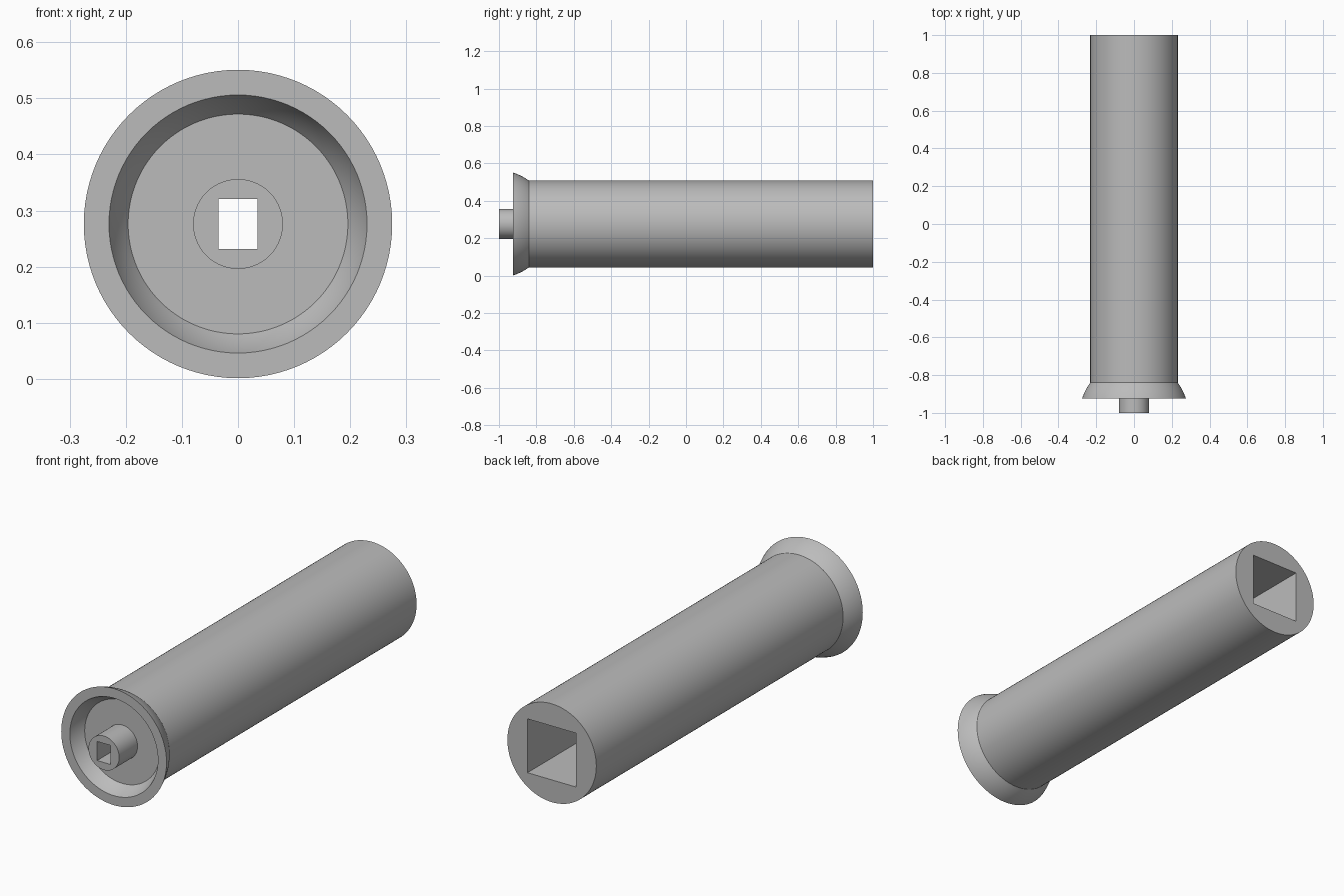
import bpy, bmesh, math

if "Cube" in bpy.data.objects:
    bpy.data.objects.remove(bpy.data.objects["Cube"], do_unlink=True)

AXIS_Z = 0.276
RIM_Y, FLOOR_Y, NECK_Y = -0.925, -0.863, -0.84
TUBE_R = 0.232

grey = bpy.data.materials.new("plain_grey")
grey.use_nodes = True
colour = (0.5, 0.5, 0.5, 1)
grey.diffuse_color = colour
grey.node_tree.nodes["Principled BSDF"].inputs["Base Color"].default_value = colour


def add_object(name, bm):
    mesh = bpy.data.meshes.new(name)
    bmesh.ops.recalc_face_normals(bm, faces=bm.faces)
    bm.to_mesh(mesh)
    bm.free()
    obj = bpy.data.objects.new(name, mesh)
    bpy.context.collection.objects.link(obj)
    mesh.materials.append(grey)
    return obj


def lathe(name, profile, closed=False, steps=96):
    """Spin (y, radius) points around the long axis."""
    bm = bmesh.new()
    verts = [bm.verts.new((r, y, AXIS_Z)) for y, r in profile]
    pairs = list(zip(verts, verts[1:]))
    if closed:
        pairs.append((verts[-1], verts[0]))
    edges = [bm.edges.new(p) for p in pairs]
    bmesh.ops.spin(bm, geom=verts + edges, cent=(0, 0, AXIS_Z), axis=(0, 1, 0),
                   angle=math.tau, steps=steps)
    bmesh.ops.remove_doubles(bm, verts=bm.verts, dist=1e-5)
    if not closed:
        # Plain discs close both ends
        bmesh.ops.holes_fill(bm, edges=[e for e in bm.edges if e.is_boundary])
    return add_object(name, bm)


def cut_box(obj, width, height, y0, y1):
    """Cut a rectangular passage along the axis."""
    bm = bmesh.new()
    bmesh.ops.create_cube(bm, size=1)
    bmesh.ops.scale(bm, vec=(width, y1 - y0, height), verts=bm.verts)
    bmesh.ops.translate(bm, vec=(0, (y0 + y1) / 2, AXIS_Z), verts=bm.verts)
    cutter = add_object("cutter", bm)
    cutter.hide_render = True
    mod = obj.modifiers.new("passage", "BOOLEAN")
    mod.operation, mod.solver, mod.object = "DIFFERENCE", "EXACT", cutter
    bpy.ops.object.select_all(action="DESELECT")
    bpy.context.view_layer.objects.active = obj
    obj.select_set(True)
    bpy.ops.object.modifier_apply(modifier=mod.name)
    bpy.data.objects.remove(cutter, do_unlink=True)


def arc(y0, y1, radius, centre_y, steps=8):
    """Points on a sphere outline between two stations."""
    ys = [y0 + (y1 - y0) * i / steps for i in range(steps + 1)]
    return [(y, math.sqrt(radius ** 2 - (y - centre_y) ** 2)) for y in ys]


# Long tube with a square socket in the back and a slot through the front wall
tube = lathe("tube", [(FLOOR_Y, TUBE_R - 0.012), (NECK_Y, TUBE_R), (1, TUBE_R)])
cut_box(tube, 0.254, 0.254, -0.78, 1.1)
cut_box(tube, 0.07, 0.09, -1.1, -0.7)

# Flared dish with a rounded inside and outside
CENTRE_Y = RIM_Y - 0.086
collar = lathe("flared_collar",
               arc(FLOOR_Y, RIM_Y, 0.2455, CENTRE_Y)
               + arc(RIM_Y, NECK_Y, 0.288, CENTRE_Y), closed=True)

# Short spindle with the slot running through it
spindle = lathe("spindle", [(-1, 0.08), (-0.82, 0.08)])
cut_box(spindle, 0.07, 0.09, -1.1, -0.7)

# Smooth round walls, crisp rims
bpy.ops.object.select_all(action="DESELECT")
for part in (tube, collar, spindle):
    part.select_set(True)
bpy.context.view_layer.objects.active = tube
bpy.ops.object.shade_smooth_by_angle(angle=math.radians(25))
